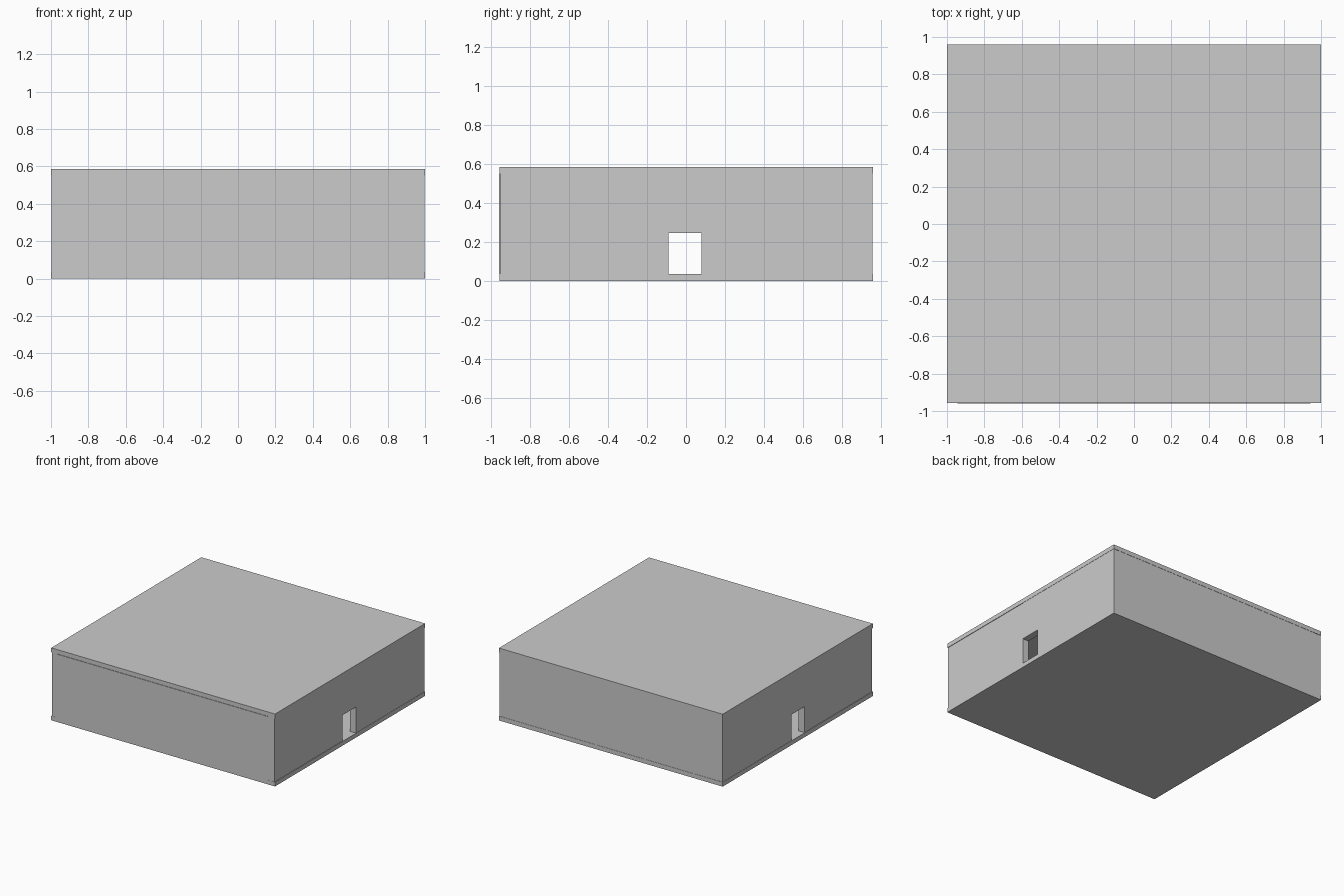
import bpy, bmesh
from mathutils import Vector

if "Cube" in bpy.data.objects:
    bpy.data.objects.remove(bpy.data.objects["Cube"])

FLOOR_TOP, ROOF_BOTTOM, TOP = 0.035, 0.55, 0.585
DOOR_Y0, DOOR_Y1, DOOR_TOP = -0.09, 0.08, 0.245
WALL = 0.055


def extrude_profile(name, points, x0, x1):
    """Extrude a (y, z) outline along x."""
    bm = bmesh.new()
    face = bm.faces.new([bm.verts.new((x0, y, z)) for y, z in points])
    ext = bmesh.ops.extrude_face_region(bm, geom=[face])
    verts = [v for v in ext["geom"] if isinstance(v, bmesh.types.BMVert)]
    bmesh.ops.translate(bm, verts=verts, vec=Vector((x1 - x0, 0, 0)))
    bmesh.ops.recalc_face_normals(bm, faces=bm.faces)
    mesh = bpy.data.meshes.new(name)
    bm.to_mesh(mesh)
    bm.free()
    obj = bpy.data.objects.new(name, mesh)
    bpy.context.collection.objects.link(obj)
    return obj


def slab(name, x, y, z):
    """Box from (min, max) pairs."""
    return extrude_profile(name, [(y[0], z[0]), (y[1], z[0]), (y[1], z[1]), (y[0], z[1])], *x)


# Floor and roof slabs
slab("floor", (-1, 1), (-0.956, 0.96), (0, FLOOR_TOP))
slab("roof", (-1, 1), (-0.956, 0.96), (ROOF_BOTTOM, TOP))

# Front and back walls fit between the side walls
height = (FLOOR_TOP, ROOF_BOTTOM)
slab("front_wall", (-0.943, 0.943), (-0.96, -0.96 + WALL), height)
slab("back_wall", (-0.943, 0.943), (0.958 - WALL, 0.958), height)

# Side walls: a plain front panel, and a back panel carrying the door lintel
back_outline = [(DOOR_Y0, DOOR_TOP), (DOOR_Y1, DOOR_TOP), (DOOR_Y1, FLOOR_TOP),
                (0.957, FLOOR_TOP), (0.957, ROOF_BOTTOM), (DOOR_Y0, ROOF_BOTTOM)]
for side, s in (("left", -1), ("right", 1)):
    slab(side + "_wall_front", (s * 0.943, s * 0.996), (-0.955, DOOR_Y0), height)
    extrude_profile(side + "_wall_back", back_outline, s * 0.943, s * 0.998)
